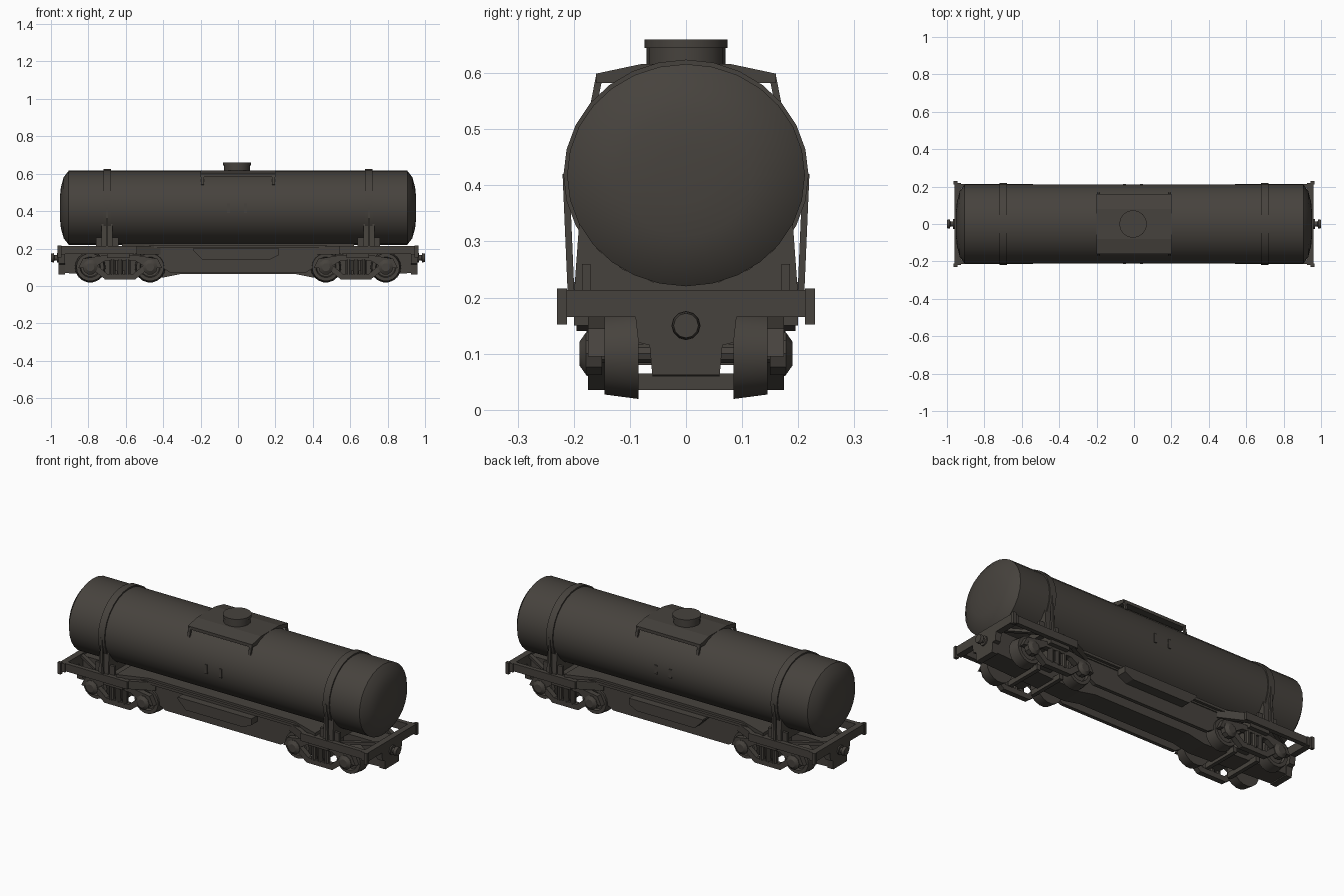
import bpy, bmesh, math
from mathutils import Matrix, Vector

old = bpy.data.objects.get("Cube")
if old:
    bpy.data.objects.remove(old, do_unlink=True)

mat = bpy.data.materials.new("dark weathered steel")
mat.use_nodes = True
COLOUR = (0.062, 0.055, 0.047, 1)
mat.diffuse_color = COLOUR
mat.node_tree.nodes["Principled BSDF"].inputs["Base Color"].default_value = COLOUR


def finish(name, bm, smooth=False):
    bmesh.ops.recalc_face_normals(bm, faces=bm.faces)
    mesh = bpy.data.meshes.new(name)
    bm.to_mesh(mesh)
    bm.free()
    mesh.materials.append(mat)
    ob = bpy.data.objects.new(name, mesh)
    bpy.context.collection.objects.link(ob)
    if smooth:
        bpy.ops.object.select_all(action='DESELECT')
        ob.select_set(True)
        bpy.context.view_layer.objects.active = ob
        bpy.ops.object.shade_smooth_by_angle(angle=math.radians(32))
    return ob


def box(name, x, y, z):
    """Box from three (low, high) ranges."""
    bm = bmesh.new()
    bmesh.ops.create_cube(bm, size=1)
    for v in bm.verts:
        v.co = Vector([(r[0] + r[1]) / 2 + c * (r[1] - r[0]) for r, c in zip((x, y, z), v.co)])
    return finish(name, bm)


def prism(name, outline, axis, low, high):
    """Extrude an outline along an axis; the outline uses the other two axes in order."""
    bm = bmesh.new()

    def place(p, t):
        co = list(p)
        co.insert("xyz".index(axis), t)
        return bm.verts.new(co)
    face = bm.faces.new([place(p, low) for p in outline])
    out = bmesh.ops.extrude_face_region(bm, geom=[face])
    shift = Vector([high - low if a == axis else 0 for a in "xyz"])
    bmesh.ops.translate(bm, vec=shift, verts=[g for g in out["geom"] if isinstance(g, bmesh.types.BMVert)])
    return finish(name, bm)


def lathe(name, profile, axis, centre, sides=24, squash=(1, 1)):
    """Closed turned shape from (position, radius) pairs."""
    bm = bmesh.new()
    rings = []
    for t, r in profile:
        ring = []
        for i in range(sides):
            a = math.tau * i / sides
            co = [r * math.cos(a) * squash[0], r * math.sin(a) * squash[1]]
            co.insert("xyz".index(axis), t)
            ring.append(bm.verts.new(Vector(co) + Vector(centre)))
        rings.append(ring)
    for a, b in zip(rings, rings[1:]):
        for i in range(sides):
            j = (i + 1) % sides
            bm.faces.new((a[i], a[j], b[j], b[i]))
    bm.faces.new(rings[0])
    bm.faces.new(rings[-1])
    return finish(name, bm, True)


def beam(name, a, b, width, height):
    """Rectangular bar between two points."""
    a, b = Vector(a), Vector(b)
    d = b - a
    bm = bmesh.new()
    bmesh.ops.create_cube(bm, size=1)
    bmesh.ops.scale(bm, vec=(d.length, width, height), verts=bm.verts)
    turn = d.to_track_quat('X', 'Z').to_matrix().to_4x4()
    bmesh.ops.transform(bm, matrix=Matrix.Translation((a + b) / 2) @ turn, verts=bm.verts)
    return finish(name, bm)


def span(s, a, b):
    return tuple(sorted((s * a, s * b)))


# Tank with shallow domed ends
TANK_Z = 0.418
half = [(0.905, 0.2), (0.932, 0.165), (0.947, 0.11), (0.953, 0.05)]
lathe("tank", [(-x, r) for x, r in reversed(half)] + half, 'x', (0, 0, TANK_Z), 28, (1.06, 0.99))

# Hatch dome, lid and platform on top
lathe("hatch_dome", [(0.59, 0.07), (0.645, 0.07), (0.645, 0.074), (0.66, 0.074)], 'z', (-0.005, 0, 0), 16)
prism("hatch_platform", [(-0.16, 0.582), (0.16, 0.582), (0.16, 0.599), (0.08, 0.616),
                         (-0.08, 0.616), (-0.16, 0.599)], 'x', -0.2, 0.2)
for s in (-1, 1):
    for x in (-0.19, 0.19):
        beam("platform_bracket", (x, s * 0.155, 0.592), (x, s * 0.165, 0.54), 0.014, 0.012)
    for x in (-0.05, 0.04):
        box("tank_side_plate", (x - 0.008, x + 0.008), span(s, 0.205, 0.214), (0.39, 0.44))

# Straps and saddles holding the tank
for e in (-1, 1):
    x = e * 0.7
    lathe("tank_strap", [(-0.02, 0.204), (-0.02, 0.208), (0.02, 0.208), (0.02, 0.204)],
          'x', (x, 0, TANK_Z), 28, (1.05, 0.99))
    arc = [(0.212 * math.sin(math.radians(a)), TANK_Z - 0.198 * math.cos(math.radians(a)))
           for a in range(-64, 65, 16)]
    prism("tank_saddle", [(-0.2, 0.2)] + arc + [(0.2, 0.2)], 'x', x - 0.03, x + 0.03)
    for s in (-1, 1):
        box("saddle_rib", span(e, 0.64, 0.76), span(s, 0.17, 0.185), (0.2, 0.26))
        beam("strap_rod", (x, s * 0.205, 0.21), (x, s * 0.214, 0.42), 0.012, 0.012)

# Centre sill, shallower towards the couplers
prism("centre_sill", [(-0.955, 0.07), (-0.4, 0.045), (-0.3, 0.065), (0.3, 0.065), (0.4, 0.045),
                      (0.955, 0.07), (0.955, 0.2), (-0.955, 0.2)], 'y', -0.06, 0.06)
prism("centre_deck", [(-0.62, -0.2), (-0.45, -0.14), (0.45, -0.14), (0.62, -0.2),
                      (0.62, 0.2), (0.45, 0.14), (-0.45, 0.14), (-0.62, 0.2)], 'z', 0.195, 0.228)
for s in (-1, 1):
    # Side sills drawn inward between the trucks, with an equipment box
    prism("middle_side_sill", [(-0.53, 0.17), (-0.36, 0.07), (0.36, 0.07), (0.53, 0.17),
                               (0.53, 0.215), (-0.53, 0.215)], 'y', *span(s, 0.115, 0.135))
    prism("side_box", [(-0.24, 0.19), (-0.19, 0.14), (0.17, 0.14), (0.22, 0.165),
                       (0.22, 0.2), (-0.24, 0.2)], 'y', *span(s, 0.14, 0.195))
    beam("side_pipe", (-0.5, s * 0.15, 0.21), (0.5, s * 0.15, 0.21), 0.015, 0.015)

for e in (-1, 1):
    # Open end frame
    prism("end_beam", [(-0.22, 0.165), (-0.09, 0.165), (-0.085, 0.12), (-0.065, 0.115), (-0.06, 0.062),
                       (0.06, 0.062), (0.065, 0.115), (0.085, 0.12), (0.09, 0.165), (0.22, 0.165),
                       (0.22, 0.213), (-0.22, 0.213)], 'x', *span(e, 0.925, 0.96))
    box("bolster", span(e, 0.58, 0.7), (-0.2, 0.2), (0.15, 0.21))
    for s in (-1, 1):
        box("end_side_sill", span(e, 0.54, 0.94), span(s, 0.19, 0.215), (0.17, 0.213))
        beam("tapered_sill", (e * 0.56, s * 0.2, 0.19), (e * 0.42, s * 0.13, 0.19), 0.022, 0.045)
        beam("end_brace", (e * 0.93, s * 0.06, 0.2), (e * 0.72, s * 0.19, 0.2), 0.02, 0.016)
        box("corner_step", span(e, 0.945, 0.965), span(s, 0.212, 0.23), (0.152, 0.216))
    # Coupler
    prof = [(0.95, 0.026), (0.968, 0.026), (0.968, 0.014), (0.982, 0.014), (0.984, 0.025), (1.0, 0.022)]
    lathe("coupler", [(e * t, r) for t, r in prof], 'x', (0, 0, 0.15), 12)

    # Truck: axles, wheels, bearings and side frames
    cx = e * 0.63
    box("truck_bolster", (cx - 0.04, cx + 0.04), (-0.165, 0.165), (0.08, 0.15))
    for dx in (-0.16, 0.16):
        ax = cx + dx
        lathe("axle", [(-0.18, 0.018), (0.18, 0.018)], 'y', (ax, 0, 0.1), 10)
        beam("brake_beam", (ax - dx * 0.55, -0.11, 0.05), (ax - dx * 0.55, 0.11, 0.05), 0.022, 0.03)
        for s in (-1, 1):
            wheel = [(0.085, 0.082), (0.1, 0.08), (0.145, 0.074), (0.145, 0.055), (0.13, 0.05), (0.13, 0.025)]
            lathe("wheel", [(s * t, r) for t, r in wheel], 'y', (ax, 0, 0.1), 18)
            lathe("bearing_cap", [(s * 0.15, 0.04), (s * 0.178, 0.04), (s * 0.19, 0.022)], 'y', (ax, 0, 0.1), 10)
    for s in (-1, 1):
        y = span(s, 0.145, 0.175)
        prism("side_frame_top", [(cx - 0.225, 0.095), (cx - 0.2, 0.145), (cx - 0.08, 0.165), (cx + 0.08, 0.165),
                                 (cx + 0.2, 0.145), (cx + 0.225, 0.095), (cx + 0.12, 0.11), (cx + 0.08, 0.135),
                                 (cx - 0.08, 0.135), (cx - 0.12, 0.11)], 'y', *y)
        prism("side_frame_bottom", [(cx - 0.13, 0.115), (cx - 0.07, 0.065), (cx + 0.07, 0.065), (cx + 0.13, 0.115),
                                    (cx + 0.15, 0.09), (cx + 0.08, 0.035), (cx - 0.08, 0.035), (cx - 0.15, 0.09)],
              'y', *y)
        for dx in (-0.04, 0, 0.04):
            lathe("truck_spring", [(0.06, 0.016), (0.14, 0.016)], 'z', (cx + dx, s * 0.162, 0), 10)
